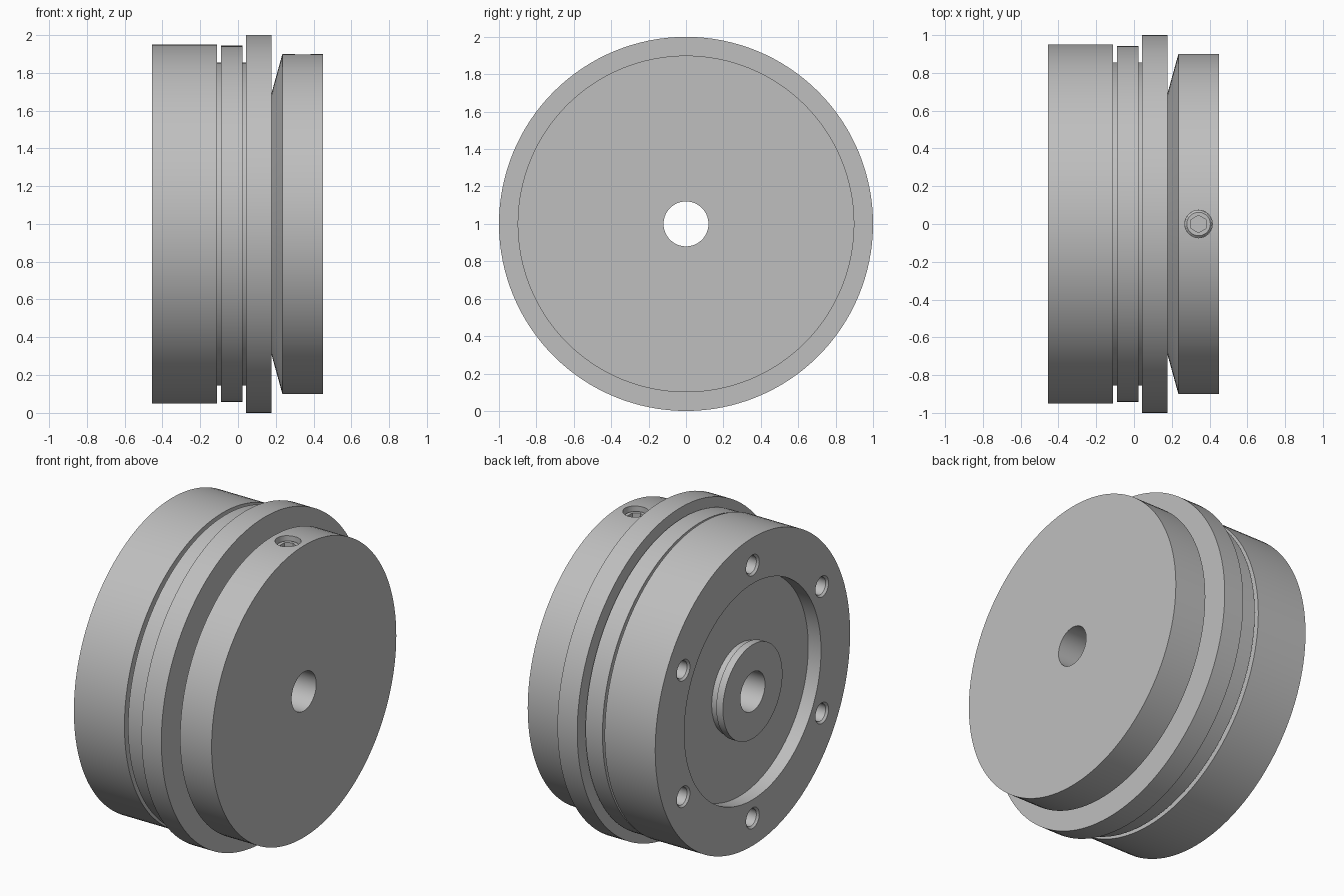
import bpy, bmesh, math
from mathutils import Matrix, Vector

if "Cube" in bpy.data.objects:
    bpy.data.objects.remove(bpy.data.objects["Cube"])

grey = bpy.data.materials.new("machined grey")
grey.diffuse_color = (0.52, 0.52, 0.52, 1)
grey.use_nodes = True
grey.node_tree.nodes["Principled BSDF"].inputs["Base Color"].default_value = grey.diffuse_color


def lathe(name, profile, matrix, sides, ring=False):
    """Spin (axial, radius) points about local x; ring joins last to first."""
    bm = bmesh.new()
    loops = []
    for a, r in profile:
        loops.append([bm.verts.new((a, r * math.cos(2 * math.pi * i / sides),
                                    r * math.sin(2 * math.pi * i / sides)))
                      for i in range(sides)])
    pairs = list(zip(loops, loops[1:]))
    if ring:
        pairs.append((loops[-1], loops[0]))
    else:
        bm.faces.new(loops[0])
        bm.faces.new(loops[-1])
    for p, q in pairs:
        for i in range(sides):
            j = (i + 1) % sides
            bm.faces.new((p[i], p[j], q[j], q[i]))
    bmesh.ops.transform(bm, matrix=matrix, verts=bm.verts)
    bmesh.ops.recalc_face_normals(bm, faces=bm.faces)
    mesh = bpy.data.meshes.new(name)
    bm.to_mesh(mesh)
    bm.free()
    mesh.materials.append(grey)
    ob = bpy.data.objects.new(name, mesh)
    bpy.context.collection.objects.link(ob)
    return ob


def activate(ob):
    bpy.ops.object.select_all(action='DESELECT')
    ob.select_set(True)
    bpy.context.view_layer.objects.active = ob


def cut(ob, cutter):
    mod = ob.modifiers.new("cut", 'BOOLEAN')
    mod.operation = 'DIFFERENCE'
    mod.solver = 'EXACT'
    mod.object = cutter
    activate(ob)
    bpy.ops.object.modifier_apply(modifier=mod.name)
    bpy.data.objects.remove(cutter)


def finish(ob):
    activate(ob)
    bpy.ops.object.shade_smooth_by_angle(angle=math.radians(12))


center = Matrix.Translation((0, 0, 1))

# Main turned body: stepped outside, bore, and recessed back with raised hub
body = lathe("turned_body", [
    (-0.455, 0.95), (-0.11, 0.95), (-0.11, 0.855), (-0.09, 0.855),
    (-0.09, 0.943), (0.025, 0.943), (0.025, 0.855), (0.042, 0.855),
    (0.042, 1.0), (0.177, 1.0), (0.177, 0.69), (0.235, 0.9),
    (0.45, 0.9), (0.45, 0.12), (-0.455, 0.12), (-0.455, 0.29),
    (-0.41, 0.29), (-0.41, 0.275), (-0.368, 0.275), (-0.368, 0.666),
    (-0.455, 0.666)], center, 128, ring=True)

# Six countersunk bolt holes in the back rim
for k in range(6):
    a = math.radians(90 + 60 * k)
    pos = Vector((-0.455, 0.78 * math.cos(a), 1 + 0.78 * math.sin(a)))
    cut(body, lathe("bolt_hole_cutter",
                    [(-0.02, 0.083), (0.012, 0.053), (0.2, 0.053)],
                    Matrix.Translation(pos), 32))

# Radial threaded hole in the front rim, with a hex socket set screw
radial = Matrix.Translation((0.342, 0, 1)) @ Matrix.Rotation(-math.pi / 2, 4, 'Y')
cut(body, lathe("screw_hole_cutter", [(0.7, 0.073), (1.0, 0.073)], radial, 48))
screw = lathe("set_screw", [(0.7, 0.0725), (0.86, 0.0725), (0.87, 0.062)],
              radial, 48)
cut(screw, lathe("hex_cutter", [(0.8, 0.046), (0.95, 0.046)], radial, 6))

finish(body)
finish(screw)
